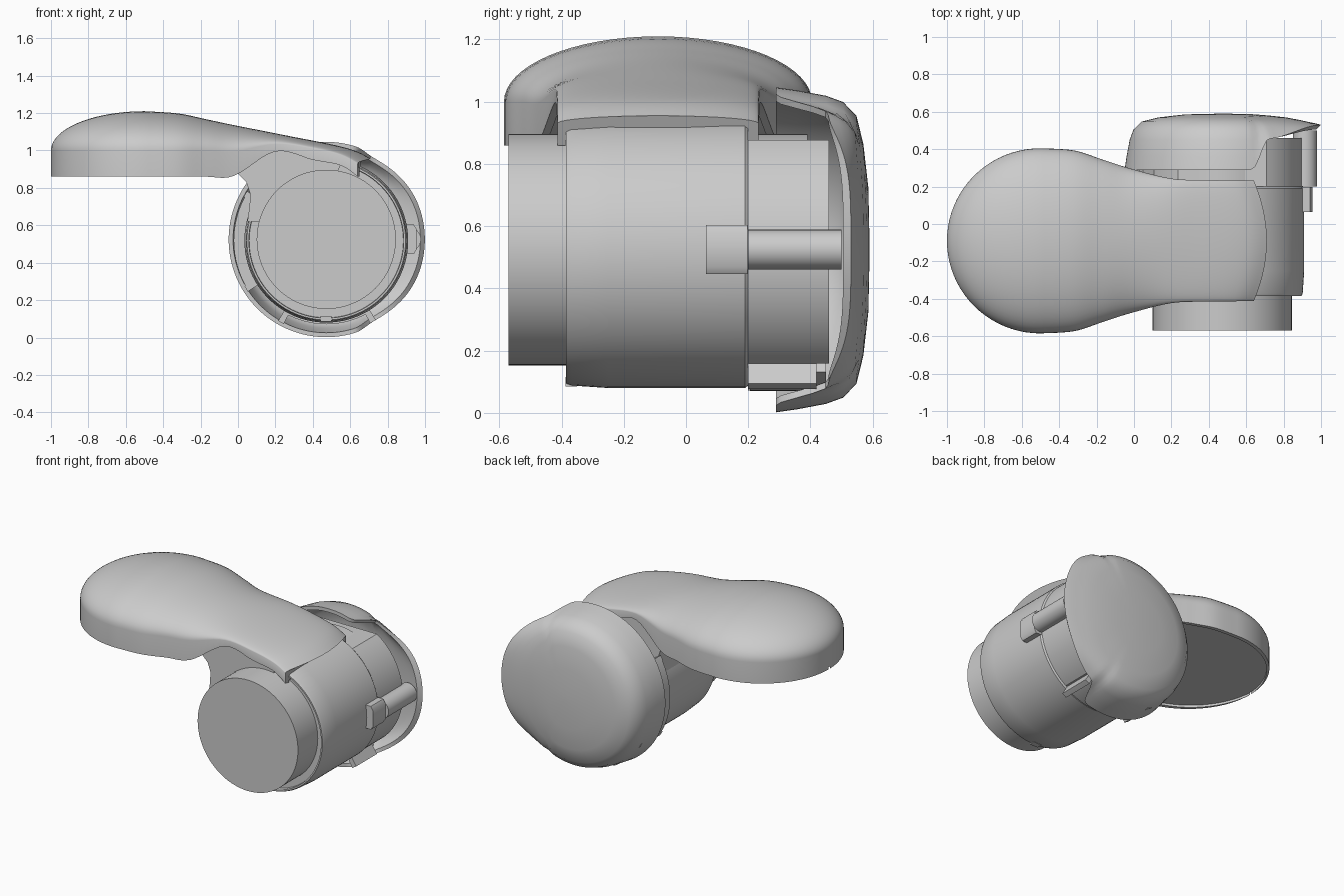
import bpy, bmesh
from math import sin, cos, pi, sqrt, radians

if "Cube" in bpy.data.objects:
    bpy.data.objects.remove(bpy.data.objects["Cube"])

CX, CZ = 0.472, 0.518          # axis of the barrel, running along y


def loft(name, rings, caps=True, closed=False, angle=35):
    """Skin a list of equal-length closed rings into one smooth object."""
    bm = bmesh.new()
    vs = [[bm.verts.new(p) for p in ring] for ring in rings]
    n = len(vs[0])
    pairs = list(zip(vs, vs[1:])) + ([(vs[-1], vs[0])] if closed else [])
    for a, b in pairs:
        for i in range(n):
            j = (i + 1) % n
            bm.faces.new((a[i], a[j], b[j], b[i]))
    if caps:
        bm.faces.new(vs[0])
        bm.faces.new(vs[-1])
    bmesh.ops.recalc_face_normals(bm, faces=bm.faces)
    me = bpy.data.meshes.new(name)
    bm.to_mesh(me)
    bm.free()
    ob = bpy.data.objects.new(name, me)
    bpy.context.collection.objects.link(ob)
    bpy.ops.object.select_all(action='DESELECT')
    ob.select_set(True)
    bpy.context.view_layer.objects.active = ob
    bpy.ops.object.shade_smooth_by_angle(angle=radians(angle))
    return ob


def circle(r, y, x=CX, z=CZ, n=96):
    return [(x + r * cos(2 * pi * i / n), y, z + r * sin(2 * pi * i / n)) for i in range(n)]


def arc_block(name, a0, a1, r0, r1, y0, y1, n=16):
    """Curved block hugging the barrel between two angles (degrees)."""
    rings = []
    for i in range(n + 1):
        a = radians(a0 + (a1 - a0) * i / n)
        rings.append([(CX + r * cos(a), y, CZ + r * sin(a))
                      for r, y in ((r0, y0), (r1, y0), (r1, y1), (r0, y1))])
    return loft(name, rings)


def extrude_y(name, outline, y0, y1):
    return loft(name, [[(x, y, z) for x, z in outline] for y in (y0, y1)])


def smooth(t, lo, hi):
    t = min(1, max(0, (t - lo) / (hi - lo)))
    return t * t * (3 - 2 * t)


# Inner barrel
loft("inner_barrel", [circle(0.372, -0.57, z=0.525), circle(0.372, 0.39, z=0.525)])

# Sleeve around the barrel, with a recessed front lip
sleeve = [(0.365, -0.36), (0.412, -0.36), (0.414, -0.385), (0.424, -0.385),
          (0.43, -0.37), (0.438, -0.25), (0.438, 0.19), (0.43, 0.2), (0.365, 0.2)]
loft("sleeve", [circle(r, y) for r, y in sleeve], caps=False, closed=True)

# Rear barrel with flattened top and bottom
half = radians(56.5)
angles = [-half + 2 * half * i / 32 for i in range(33)]
angles += [a + pi for a in angles]
loft("rear_barrel", [[(CX + 0.43 * cos(a), y, CZ + 0.43 * sin(a)) for a in angles]
                     for y in (0.19, 0.46)])

# End cap: full skirt all round except a cutaway on the right, which flares to a lip
FULL = [(0.02, .59), (.2, .586), (.34, .57), (.43, .548), (.475, .505), (.495, .45), (.512, .36), (.522, .29)]
CUT = [(0.02, .59), (.2, .586), (.3, .574), (.37, .56), (.425, .545), (.462, .52), (.487, .49), (.505, .457)]
LIP = [(0.02, .59), (.15, .588), (.25, .58), (.34, .57), (.41, .557), (.46, .546), (.5, .538), (.527, .53)]


def cap_point(k, a, inner):
    c = cos(a)
    f, g = smooth(c, 0.3, 0.5), smooth(c, 0.5, 1.0)
    r, y = [FULL[k][i] + f * (CUT[k][i] - FULL[k][i]) + g * (LIP[k][i] - CUT[k][i]) for i in (0, 1)]
    if inner:
        r, y = r * 0.955, y - 0.03 * (1 - k / 7) - 0.025 * g * k / 7
    return (CX + r * c, y, 0.524 + r * sin(a))


order = [(k, False) for k in range(8)] + [(k, True) for k in reversed(range(8))]
loft("end_cap", [[cap_point(k, 2 * pi * i / 128, inn) for i in range(128)] for k, inn in order])

# Arm: round spoon-shaped head running into a neck that wraps over the sleeve
# columns: x, half width, top z, shoulder z, bottom z
NECK = [(-0.5, .495, 1.21, 1.0, .86), (-0.32, .483, 1.198, 1.0, .86), (-0.17, .435, 1.167, 1.0, .86),
        (-0.02, .387, 1.135, .995, .865), (0.2, .333, 1.092, 1.035, .995), (0.4, .325, 1.05, 1.01, .95),
        (0.55, .323, 1.005, .975, .92), (0.64, .323, .955, .93, .86)]
stations = []
for i in range(1, 20):
    t = (pi / 2) * i / 20
    stations.append((-0.5 - 0.5 * cos(t), 0.495 * sin(t), 1 + 0.21 * sin(t), 1.0, 0.86))
stations.insert(0, (-1.0, 0.008, 1.004, 1.0, 0.86))
for i in range(len(NECK) - 1):
    p0, p1, p2, p3 = (NECK[min(max(j, 0), len(NECK) - 1)] for j in range(i - 1, i + 3))
    for s in range(6):
        t = s / 6
        stations.append(tuple(0.5 * (2 * b + (c - a) * t + (2 * a - 5 * b + 4 * c - d) * t * t
                                     + (3 * b - a - 3 * c + d) * t ** 3)
                              for a, b, c, d in zip(p0, p1, p2, p3)))
stations.append(NECK[-1])


def arm_ring(x, w, top, side, bot):
    rim, lift = min(0.025, 0.3 * w), 0.015
    pts = [(-w + rim, bot + lift), (-w + rim, bot), (-w, bot)]
    pts += [(-w * cos(pi * i / 32), side + (top - side) * sin(pi * i / 32)) for i in range(33)]
    pts += [(w, bot), (w - rim, bot), (w - rim, bot + lift)]
    bulge = 0.07 * smooth(x, 0.3, 0.64)
    return [(x + bulge * (1 - (y / w) ** 2), y - 0.09, z) for y, z in pts]


loft("arm", [arm_ring(*s) for s in stations], angle=40)

# Web joining the neck to the sleeve
extrude_y("neck_web", [(0.0, .875), (.1, .95), (.2, 1.03), (.35, 1.01), (.55, .93), (.5, .8),
                       (.12, .62), (.05, .62), (.062, .7), (.065, .77), (.045, .83)], -0.385, 0.2)

# Side hinge: pin and its clip block
loft("hinge_pin", [circle(0.064, y, x=0.914, z=0.525, n=32) for y in (0.2, 0.5)])
extrude_y("hinge_block", [(.88, .447), (.94, .447), (.955, .47), (.955, .58), (.94, .603), (.88, .603)],
          0.065, 0.197)

# Curved guides under the cap and small stop tabs
arc_block("left_guide", 148, 212, 0.43, 0.495, 0.2, 0.4)
arc_block("bottom_guide", 240, 300, 0.36, 0.447, 0.205, 0.45)
for name, a in (("upper_left_tab", 148), ("lower_left_tab", 209), ("lower_tab", 239), ("right_tab", 298)):
    arc_block(name, a, a + 4, 0.42, 0.5, 0.2, 0.42, n=4)
extrude_y("front_stop", [(.44, .085), (.5, .085), (.5, .115), (.44, .115)], -0.388, -0.35)
